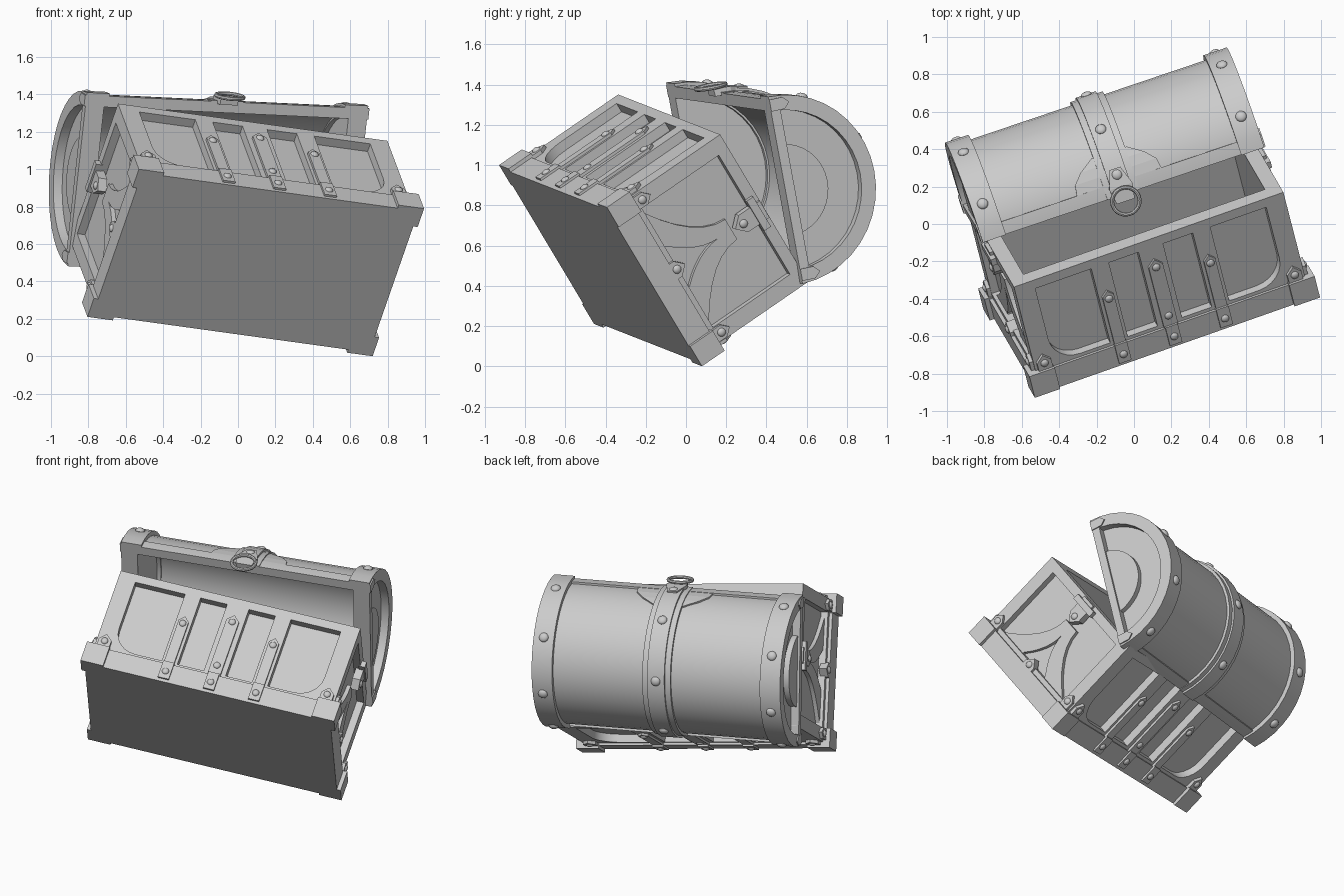
import bpy, bmesh
from math import sin, cos, pi, radians
from mathutils import Matrix, Vector

if "Cube" in bpy.data.objects:
    bpy.data.objects.remove(bpy.data.objects["Cube"])

grey = bpy.data.materials.new("plain_grey")
grey.use_nodes = True
grey.diffuse_color = (0.6, 0.6, 0.6, 1)
grey.node_tree.nodes["Principled BSDF"].inputs["Base Color"].default_value = (0.6, 0.6, 0.6, 1)
parts = []


def frame(x, y, origin):
    """Matrix from a length axis, a depth axis and an origin."""
    x = Vector(x).normalized()
    z = x.cross(Vector(y)).normalized()
    m = Matrix((x, z.cross(x), z)).transposed().to_4x4()
    m.translation = origin
    return m


BOX = frame((0.935, 0.329, -0.129), (-0.275, 0.496, -0.824), (0.095, -0.425, 0.50))
LID = frame((0.947, 0.32, -0.045), (-0.107, 0.179, -0.978), (-0.106, 0.24, 0.91))


def finish(name, bm, m):
    bmesh.ops.recalc_face_normals(bm, faces=bm.faces)
    mesh = bpy.data.meshes.new(name)
    bm.to_mesh(mesh)
    bm.free()
    mesh.materials.append(grey)
    ob = bpy.data.objects.new(name, mesh)
    bpy.context.collection.objects.link(ob)
    ob.matrix_world = m
    parts.append(ob)
    return ob


# Placements of an outline point (u, v) at depth d
def long_side(s):
    return lambda u, v, d: (u, s * d, v)


def end_side(s):
    return lambda u, v, d: (s * d, u, v)


def flat(u, v, d):
    return (u, v, d)


def on_arc(u, v, d):
    return (u, -d * cos(radians(v)), d * sin(radians(v)))


def add_prisms(bm, outlines, lo, hi, place):
    for pts in outlines:
        a = [bm.verts.new(place(u, v, lo)) for u, v in pts]
        b = [bm.verts.new(place(u, v, hi)) for u, v in pts]
        bm.faces.new(a[::-1])
        bm.faces.new(b)
        for i in range(len(pts)):
            j = (i + 1) % len(pts)
            bm.faces.new((a[i], a[j], b[j], b[i]))


def prism(name, outlines, lo, hi, place, m):
    bm = bmesh.new()
    add_prisms(bm, outlines, lo, hi, place)
    return finish(name, bm, m)


def rect(u0, u1, v0, v1):
    return [(u0, v0), (u1, v0), (u1, v1), (u0, v1)]


def pointed(u, v0, v1, w):
    """Strap outline with a pointed end at v1."""
    k = w if v1 > v0 else -w
    return [(u - w, v0), (u + w, v0), (u + w, v1 - k), (u, v1), (u - w, v1 - k)]


def arc(r, t0, t1, n):
    return [(-r * cos(radians(t0 + (t1 - t0) * i / n)),
             r * sin(radians(t0 + (t1 - t0) * i / n))) for i in range(n + 1)]


def hoop(name, r0, r1, a0, a1, t0=0, t1=180):
    """Curved shell along the lid; r0 = 0 gives a solid half disc."""
    n = max(2, round((t1 - t0) / 9))
    inner = arc(r0, t0, t1, n)[::-1] if r0 else []
    return prism(name, [arc(r1, t0, t1, n) + inner], a0, a1, end_side(1), LID)


def studs(name, spots, r, m):
    bm = bmesh.new()
    for pos, normal in spots:
        q = Vector(normal).to_track_quat('Z', 'Y').to_matrix().to_4x4()
        bmesh.ops.create_uvsphere(bm, u_segments=12, v_segments=8, radius=r,
                                  matrix=Matrix.Translation(pos) @ q @ Matrix.Diagonal((1, 1, 0.6, 1)))
    return finish(name, bm, m)


# Box body with sunken panels and a hollow inside
def big_panel(s):
    r, u0, u1, v0, v1 = 0.15, 0.34, 0.66, 0.15, 0.64
    corner = [(u1 - r + r * sin(pi / 2 * i / 6), v0 + r - r * cos(pi / 2 * i / 6)) for i in range(7)]
    return [(s * u, v) for u, v in [(u0, v0)] + corner + [(u1, v1), (u0, v1)]]


body = prism("box_body", [rect(-0.77, 0.77, -0.445, 0.445)], 0.05, 0.695, flat, BOX)
panels = [big_panel(-1), big_panel(1), rect(-0.24, -0.07, 0.15, 0.64), rect(0.07, 0.24, 0.15, 0.64)]
bm = bmesh.new()
for s in (-1, 1):
    add_prisms(bm, panels, 0.395, 0.6, long_side(s))
    add_prisms(bm, [rect(-0.36, 0.36, 0.16, 0.635)], 0.725, 0.9, end_side(s))
add_prisms(bm, [rect(-0.69, 0.69, -0.36, 0.36)], 0.1, 0.9, flat)
cutter = finish("panel_cutter", bm, BOX)
cutter.hide_render = True
mod = body.modifiers.new("panels", 'BOOLEAN')
mod.operation, mod.solver, mod.object = 'DIFFERENCE', 'EXACT', cutter
bpy.context.view_layer.update()
cut = bpy.data.meshes.new_from_object(body.evaluated_get(bpy.context.evaluated_depsgraph_get()))
body.modifiers.clear()
body.data = cut
parts.remove(cutter)
bpy.data.objects.remove(cutter)

# Plinth and corner feet
prism("plinth", [rect(-0.79, 0.79, -0.46, 0.46)], 0, 0.13, flat, BOX)
feet = []
for sx in (-1, 1):
    for sy in (-1, 1):
        feet.append(rect(*sorted((sx * 0.67, sx * 0.815)), *sorted((sy * 0.36, sy * 0.48))))
foot = prism("corner_feet", feet, 0, 0.14, flat, BOX)

# Straps, brackets and end braces on the box
box_studs = []
for s, side in ((-1, "front"), (1, "back")):
    straps = [pointed(-0.29, 0.13, 0.48, 0.032), pointed(0, 0.13, 0.57, 0.04), pointed(0.29, 0.13, 0.48, 0.032)]
    prism(side + "_straps", straps, 0.44, 0.46, long_side(s), BOX)
    prism(side + "_strap_feet", [rect(u - 0.035, u + 0.035, 0.02, 0.14) for u in (-0.29, 0, 0.29)],
          0.45, 0.472, long_side(s), BOX)
    prism(side + "_corner_brackets", [pointed(u, 0.1, 0.23, 0.04) for u in (-0.715, 0.715)],
          0.44, 0.465, long_side(s), BOX)
    for u, v, d in ((-0.29, 0.43, 0.46), (0, 0.52, 0.46), (0.29, 0.43, 0.46), (0, 0.2, 0.46),
                    (-0.29, 0.07, 0.472), (0, 0.07, 0.472), (0.29, 0.07, 0.472),
                    (-0.715, 0.18, 0.465), (0.715, 0.18, 0.465)):
        box_studs.append(((u, s * d, v), (0, s, 0)))

for s, side in ((-1, "right"), (1, "left")):
    legs = []
    for k in (-1, 1):
        t = [i / 6 for i in range(7)]
        inner = [(k * 0.12 * f ** 2, 0.42 - 0.25 * f) for f in t]
        outer = [(k * (0.06 + 0.27 * f ** 2), 0.50 - 0.34 * f) for f in t]
        legs.append(inner + [(k * 0.33, 0.16), (k * 0.12, 0.16)][1:] + outer[::-1] + [(0, 0.50)])
    prism(side + "_curved_braces", legs, 0.72, 0.75, end_side(s), BOX)
    prism(side + "_end_brackets", [pointed(0, 0.69, 0.51, 0.05), pointed(0, 0.09, 0.20, 0.045),
                                   pointed(-0.4, 0.1, 0.23, 0.035), pointed(0.4, 0.1, 0.23, 0.035)],
          0.74, 0.79, end_side(s), BOX)
    prism(side + "_clasp", [rect(-0.09, 0.09, 0.63, 0.67)], 0.76, 0.8, end_side(s), BOX)
    for u, v in ((0, 0.56), (0, 0.15), (-0.4, 0.18), (0.4, 0.18)):
        box_studs.append(((s * 0.79, u, v), (s, 0, 0)))
studs("box_studs", box_studs, 0.022, BOX)

# Lid shell, rails and bands
hoop("lid_shell", 0.41, 0.447, -0.70, 0.70)
for t, side in ((0, "front"), (171, "back")):
    hoop("lid_" + side + "_rail", 0.40, 0.46, -0.70, 0.70, t, t + 9)
hoop("lid_middle_band", 0.43, 0.465, -0.09, 0.09)
hoop("lid_middle_band_ridge", 0.43, 0.478, -0.055, 0.055)

lid_studs = []
for s, side in ((-1, "right"), (1, "left")):
    def span(lo, hi):
        return sorted((s * lo, s * hi))
    hoop("lid_" + side + "_band", 0.40, 0.475, *span(0.665, 0.795))
    hoop("lid_" + side + "_end_wall", 0, 0.42, *span(0.69, 0.745))
    hoop("lid_" + side + "_end_hub", 0, 0.23, *span(0.74, 0.78))
    prism("lid_" + side + "_end_rail", [rect(-0.46, 0.46, 0, 0.05)], 0.69, 0.795, end_side(s), LID)
    prism("lid_" + side + "_end_brackets", [pointed(u, 0, 0.1, 0.03) for u in (-0.43, 0.43)],
          0.78, 0.803, end_side(s), LID)
    for t in (24, 68, 112, 156):
        lid_studs.append((on_arc(s * 0.73, t, 0.475), on_arc(0, t, 1)))
for t in (14, 47, 94, 144):
    lid_studs.append((on_arc(0, t, 0.478), on_arc(0, t, 1)))
studs("lid_studs", lid_studs, 0.03, LID)

# Lock backing plate, lock plate and pull ring
rows = [(0, 0.24), (8, 0.24), (16, 0.23), (23, 0.18), (30, 0.10)]
prism("lock_backing", [[(-w0, v0), (w0, v0), (w1, v1), (-w1, v1)]
                       for (v0, w0), (v1, w1) in zip(rows, rows[1:])], 0.43, 0.458, on_arc, LID)
prism("lock_plate", [[(-0.05, -4), (0.05, -4), (0.065, 6), (-0.065, 6)],
                     [(-0.065, 6), (0.065, 6), (0.03, 18), (-0.03, 18)]], 0.45, 0.488, on_arc, LID)
bpy.ops.mesh.primitive_torus_add(major_segments=24, minor_segments=8, major_radius=0.074, minor_radius=0.011)
ring = bpy.context.object
ring.name = "pull_ring"
ring.data.materials.append(grey)
ring.matrix_world = LID @ Matrix.Translation((0, -0.497, -0.03)) @ Matrix.Rotation(pi / 2, 4, 'X')
parts.append(ring)

# Smooth the curved surfaces, keep edges sharp
bpy.ops.object.select_all(action='DESELECT')
for ob in parts:
    ob.select_set(True)
bpy.context.view_layer.objects.active = ring
bpy.ops.object.shade_smooth_by_angle(angle=radians(30))
